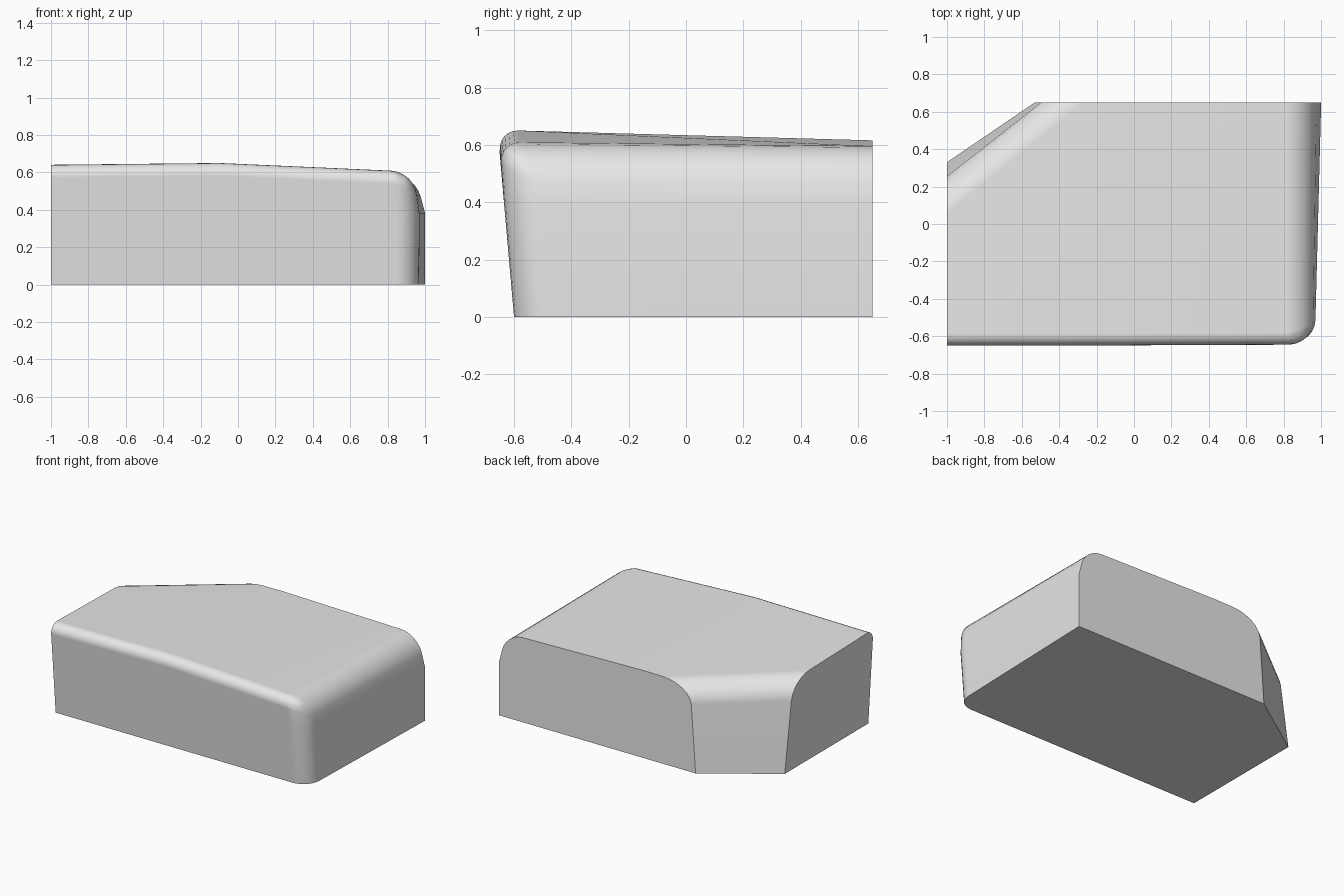
import bpy
import bmesh
import math

cube = bpy.data.objects.get("Cube")
if cube:
    bpy.data.objects.remove(cube, do_unlink=True)

# One plain grey
grey = bpy.data.materials.new("plain_grey")
grey.use_nodes = True
colour = (0.8, 0.8, 0.8, 1)
grey.diffuse_color = colour
grey.node_tree.nodes["Principled BSDF"].inputs["Base Color"].default_value = colour

# Corners of an oversized block; the left and back are sliced flat afterwards
corners = {
    "base_front_left": (-1.4, -0.6, 0),
    "base_front_right": (0.965, -0.6, 0),
    "base_back_right": (1.009, 0.97, 0),
    "base_back_slant": (-0.06, 0.97, 0),
    "base_left_slant": (-1.4, 0.058, 0),
    "mid_front_right": (0.967, -0.633, 0.38),
    "mid_back_right": (1.009, 0.97, 0.38),
    "top_front_left": (-1.4, -0.657, 0.637),
    "top_front_crease": (-0.1, -0.655, 0.652),
    "top_front_right": (0.945, -0.65, 0.604),
    "top_back_right": (0.945, 0.97, 0.59),
    "top_back_slant": (-0.1, 0.967, 0.607),
    "top_left_slant": (-1.4, -0.09, 0.632),
}
faces = [
    # underside
    "base_left_slant base_back_slant base_back_right base_front_right base_front_left",
    # front
    "base_front_left base_front_right mid_front_right top_front_right top_front_crease top_front_left",
    # right side, lower and upper
    "base_front_right base_back_right mid_back_right mid_front_right",
    "mid_front_right mid_back_right top_back_right top_front_right",
    # back, slanted corner, left side
    "base_back_right base_back_slant top_back_slant top_back_right mid_back_right",
    "base_back_slant base_left_slant top_left_slant top_back_slant",
    "base_left_slant base_front_left top_front_left top_left_slant",
    # top, either side of a faint crease
    "top_front_left top_front_crease top_back_slant top_left_slant",
    "top_front_crease top_front_right top_back_right top_back_slant",
]
# Relative rounding of the soft edges
soft = [
    ("top_front_left", "top_front_crease", 0.5),
    ("top_front_crease", "top_front_right", 0.5),
    ("top_front_right", "top_back_right", 0.9),
    ("top_left_slant", "top_back_slant", 1.0),
    ("base_front_right", "mid_front_right", 0.85),
    ("mid_front_right", "top_front_right", 0.85),
]

bm = bmesh.new()
weight = bm.edges.layers.float.new("bevel_weight_edge")
v = {name: bm.verts.new(co) for name, co in corners.items()}
for names in faces:
    bm.faces.new([v[n] for n in names.split()])
for a, b, w in soft:
    bm.edges.get((v[a], v[b]))[weight] = w
bmesh.ops.recalc_face_normals(bm, faces=bm.faces)
mesh = bpy.data.meshes.new("rounded_block")
bm.to_mesh(mesh)
bm.free()
block = bpy.data.objects.new("rounded_block", mesh)
bpy.context.collection.objects.link(block)

# Round the soft edges
bevel = block.modifiers.new("soft_edges", "BEVEL")
bevel.limit_method = "WEIGHT"
bevel.width = 0.14
bevel.segments = 6
bevel.use_clamp_overlap = False

# Slice the left and back flat and cap them
bm = bmesh.new()
bm.from_object(block, bpy.context.evaluated_depsgraph_get())
block.modifiers.clear()
for point, normal in (((-1, 0, 0), (-1, 0, 0)), ((0, 0.65, 0), (0, 1, 0))):
    cut = bmesh.ops.bisect_plane(
        bm, geom=bm.verts[:] + bm.edges[:] + bm.faces[:], dist=0.0001,
        plane_co=point, plane_no=normal, clear_outer=True)
    rim = [e for e in bm.edges if e.is_boundary]
    bmesh.ops.edgeloop_fill(bm, edges=rim)
bmesh.ops.recalc_face_normals(bm, faces=bm.faces)
bm.to_mesh(mesh)
bm.free()
mesh.materials.clear()
mesh.materials.append(grey)

# Smooth shading with crisp cut edges
bpy.ops.object.select_all(action="DESELECT")
block.select_set(True)
bpy.context.view_layer.objects.active = block
bpy.ops.object.shade_smooth_by_angle(angle=math.radians(30))
shading = block.modifiers.new("even_shading", "WEIGHTED_NORMAL")
shading.keep_sharp = True
